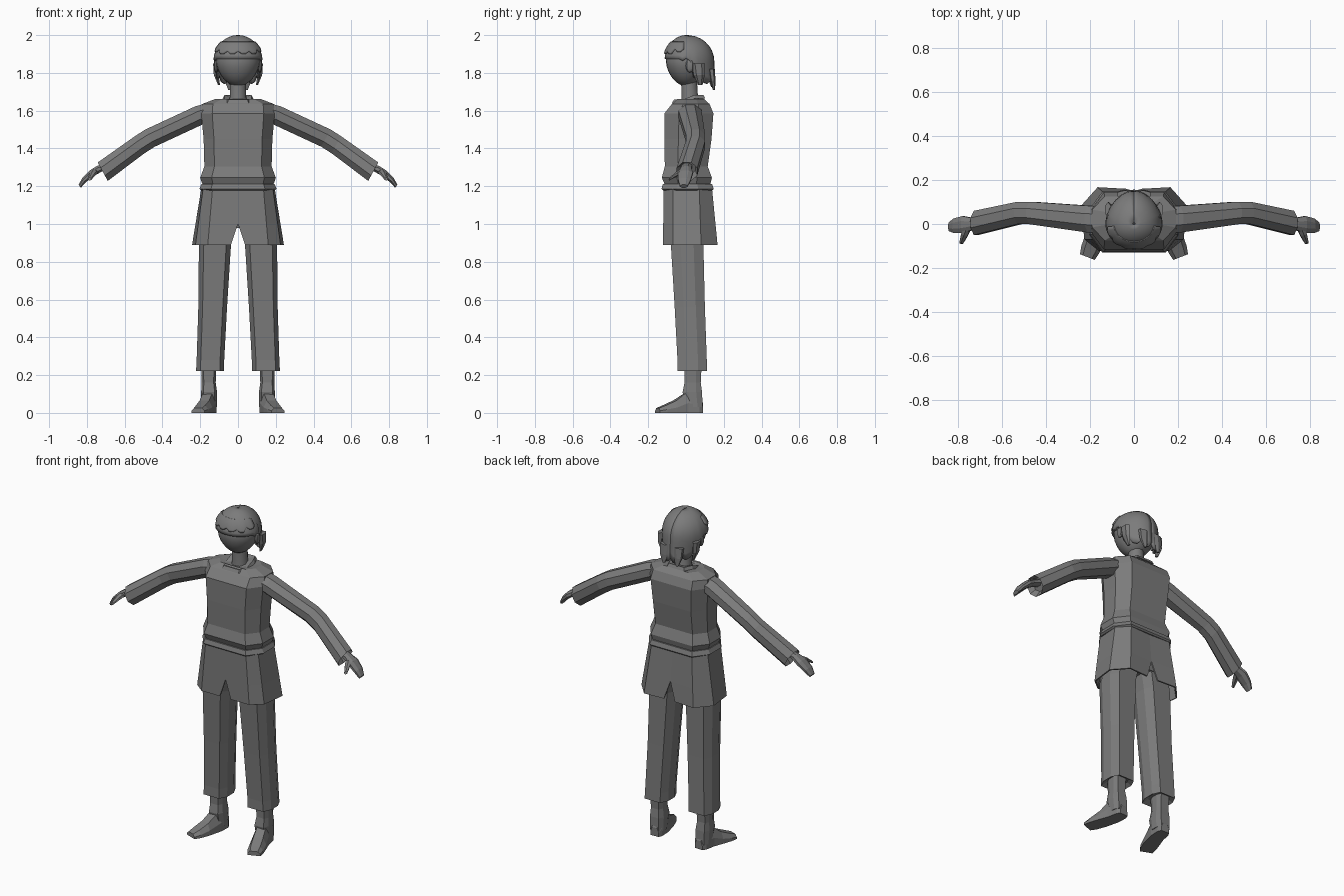
import bpy, bmesh, math
from mathutils import Vector

if "Cube" in bpy.data.objects:
    bpy.data.objects.remove(bpy.data.objects["Cube"])

GREY = bpy.data.materials.new("plain grey")
GREY.diffuse_color = (0.2, 0.2, 0.2, 1)
GREY.use_nodes = True
GREY.node_tree.nodes["Principled BSDF"].inputs["Base Color"].default_value = GREY.diffuse_color


def finish(name, bm, mirror=False, smooth=False, thick=0):
    bmesh.ops.recalc_face_normals(bm, faces=bm.faces)
    me = bpy.data.meshes.new(name)
    bm.to_mesh(me)
    bm.free()
    me.materials.append(GREY)
    ob = bpy.data.objects.new(name, me)
    bpy.context.collection.objects.link(ob)
    if smooth:
        bpy.ops.object.select_all(action='DESELECT')
        ob.select_set(True)
        bpy.context.view_layer.objects.active = ob
        bpy.ops.object.shade_smooth_by_angle(angle=math.radians(35))
    if thick:
        m = ob.modifiers.new("thickness", 'SOLIDIFY')
        m.thickness = thick
        m.offset = -1
    if mirror:
        ob.modifiers.new("mirror", 'MIRROR').use_clip = False
    return ob


def loft(name, rings, closed=True, caps=True, **kw):
    """Skin a list of equally long point rings."""
    bm = bmesh.new()
    vs = [[bm.verts.new(p) for p in r] for r in rings]
    n = len(rings[0])
    for a, b in zip(vs, vs[1:]):
        for i in range(n if closed else n - 1):
            j = (i + 1) % n
            bm.faces.new((a[i], a[j], b[j], b[i]))
    if caps:
        bm.faces.new(vs[0])
        bm.faces.new(vs[-1])
    return finish(name, bm, **kw)


def body(z, w, f, b, cx=0.0, c=0.3):
    """Chamfered box section: half width w, front y f, back y b."""
    d = (b - f) * c
    k = w * (1 - c)
    pts = [(-k, f), (k, f), (w, f + d), (w, b - d),
           (k, b), (-k, b), (-w, b - d), (-w, f + d)]
    return [(cx + x, y, z) for x, y in pts]


def oval(c, u, v, n=8):
    c, u, v = Vector(c), Vector(u), Vector(v)
    return [c + u * math.cos((i + .5) * math.tau / n) + v * math.sin((i + .5) * math.tau / n)
            for i in range(n)]


# Tunic top, blousing over the belt
loft("tunic", [body(1.20, .18, -.11, .125), body(1.215, .19, -.115, .13),
               body(1.245, .2, -.128, .137), body(1.305, .178, -.112, .115),
               body(1.45, .182, -.115, .135), body(1.585, .195, -.115, .145),
               body(1.635, .19, -.075, .125), body(1.662, .12, -.045, .095),
               body(1.655, .05, -.035, .07)])

# Collar with a dipped front
loft("collar", [[(x * s, (y - .02) * s + .02, z + dz + (.025 if y > 0 else 0))
                 for x, y, z in body(1.64, .06, -.05, .08)]
                for s, dz in ((1.35, 0), (1.2, .018), (.8, .01))])

# Belt
loft("belt", [body(1.178, .195, -.122, .14), body(1.186, .205, -.13, .147),
              body(1.212, .193, -.122, .138)])

# Skirt half, mirrored, leaving a slit at the front and back
top = [(0, -.118), (.135, -.118), (.185, -.07), (.195, .07), (.135, .138), (0, .132)]
low = [(.037, -.122), (.16, -.122), (.225, -.07), (.243, .08), (.165, .167), (.037, .16)]
rows = []
for t in (0, .62, 1):
    row = []
    for i, (a, b) in enumerate(zip(top, low)):
        x = a[0] + (b[0] - a[0]) * t
        if i in (0, 5) and t < 1:
            x = 0
        row.append((x, a[1] + (b[1] - a[1]) * t, 1.185 - .295 * t))
    rows.append(row)
loft("skirt", rows, closed=False, caps=False, mirror=True, thick=.008)

# Hips and trouser legs
loft("hips", [body(.98, .16, -.08, .1), body(1.05, .18, -.1, .12), body(1.19, .18, -.11, .125)])
loft("trouser_leg", [body(.24, .05, -.015, .085, .147), body(.222, .074, -.045, .112, .148),
                     body(.28, .073, -.045, .11, .146), body(.56, .076, -.06, .1, .134),
                     body(.89, .085, -.08, .092, .122), body(1.04, .082, -.085, .1, .09)],
     mirror=True)

# Ankle and outward-turned foot
loft("ankle", [body(.03, .042, 0, .088, .152), body(.11, .042, -.018, .085, .153),
               body(.16, .037, -.008, .078, .155), body(.3, .042, -.01, .085, .155)], mirror=True)
rings = []
for x, y, w, h in ((.148, .09, .026, .05), (.15, .07, .037, .1), (.157, .01, .042, .115),
                   (.178, -.06, .045, .065), (.198, -.115, .044, .04), (.212, -.15, .036, .025)):
    s = Vector((.93, .36, 0)) if y < 0 else Vector((1, .05, 0))
    c = Vector((x, y, 0))
    rings.append([c + s * (w * a) + Vector((0, 0, h * b)) for a, b in
                  ((-1, 0), (1, 0), (1, .45), (.6, 1), (-.6, 1), (-1, .45))])
loft("foot", rings, mirror=True)

# Sleeve, ending in an open cuff
sleeve = [((.13, .02, 1.598), .062, .054), ((.2, .022, 1.578), .062, .056),
          ((.465, .05, 1.455), .052, .056), ((.52, .05, 1.42), .052, .056),
          ((.716, .005, 1.277), .056, .06), ((.69, .01, 1.296), .04, .04)]
loft("sleeve", [oval(c, (0, a * 1.06, 0), (.48 * b, 0, .88 * b)) for c, a, b in sleeve], mirror=True)

# Hand and thumb
hand = [((.66, .01, 1.318), .028, .022), ((.735, 0, 1.292), .03, .021),
        ((.775, -.003, 1.268), .042, .02), ((.815, -.008, 1.232), .036, .016),
        ((.838, -.012, 1.2), .022, .011)]
loft("hand", [oval(c, (0, a, 0), (.6 * b, 0, .8 * b)) for c, a, b in hand], mirror=True)
loft("thumb", [oval(c, (r, r * .3, 0), (0, .3 * r, r), 6) for c, r in
               (((.755, -.015, 1.283), .018), ((.772, -.055, 1.262), .016),
                ((.785, -.088, 1.238), .009))], mirror=True)

# Neck
loft("neck", [oval((0, y, z), (r, 0, 0), (0, r, 0), 12) for z, y, r in
              ((1.62, .025, .055), (1.67, .02, .045), (1.78, .015, .043))], smooth=True)

# Head, narrowing to the chin
bm = bmesh.new()
bmesh.ops.create_uvsphere(bm, u_segments=24, v_segments=16, radius=1)
for v in bm.verts:
    x, y, z = v.co
    k = 1 - .12 * max(0, -z)
    v.co = (x * .116 * k, y * .108 * k + .002, 1.857 + z * .127)
finish("head", bm, smooth=True)

# Ears
bm = bmesh.new()
bmesh.ops.create_uvsphere(bm, u_segments=8, v_segments=6, radius=1)
for v in bm.verts:
    v.co = (.116 + v.co.x * .012, .02 + v.co.y * .022, 1.838 + v.co.z * .036)
finish("ear", bm, mirror=True, smooth=True)


def hair(name, limit, grow, arc, n, start):
    """Shell over the skull whose lower edge follows limit(angle); angle 0 is the front."""
    rows = []
    for k in range(11):
        row = []
        for i in range(n + 1):
            a = -arc + 2 * arc * i / n
            lo = limit(abs(a), i)
            z = start + (lo - start) * (k / 10) ** 1.6
            h = max(0, (z - 1.862) / .138)
            r = math.sqrt(max(0, 1 - h * h))
            back = max(0, -math.cos(a))
            drop = max(0, 1.85 - z)
            rx = (.13 + grow) * r - drop * .12
            ry = (.114 + .03 * back + grow) * r + drop * .06 * back
            row.append((rx * math.sin(a), -ry * math.cos(a) + .006 * back, z))
        rows.append(row)
    return loft(name, rows, closed=False, caps=False, smooth=True, thick=.014)


def cap_edge(a, i):
    if a < 1.25:
        return 1.875
    if a < 1.85:
        return 1.865 + .012 * (i % 2)
    return 1.775 - .05 * min(1, (a - 1.85) / .9) + .028 * (i % 3 == 0)


# Hair cap and the jagged fringe standing out over the brow
hair("hair", cap_edge, 0, math.pi, 36, 1.9999)
hair("fringe", lambda a, i: 1.902 + .014 * (i % 3 == 0) + .012 * (a > .9), .009, 1.45, 18, 1.965)

# Side locks behind the ears and a tapering lock at the nape
loft("side_lock", [oval(c, (a, 0, 0), (0, b, 0), 6) for c, a, b in
                   (((.118, .065, 1.85), .016, .035), ((.116, .07, 1.79), .014, .03),
                    ((.1, .075, 1.735), .006, .012))], mirror=True)
loft("nape_lock", [oval(c, (a, 0, 0), (0, b, 0), 6) for c, a, b in
                   (((.04, .135, 1.82), .04, .018), ((.045, .142, 1.76), .03, .014),
                    ((.045, .148, 1.71), .008, .006))], mirror=True)
